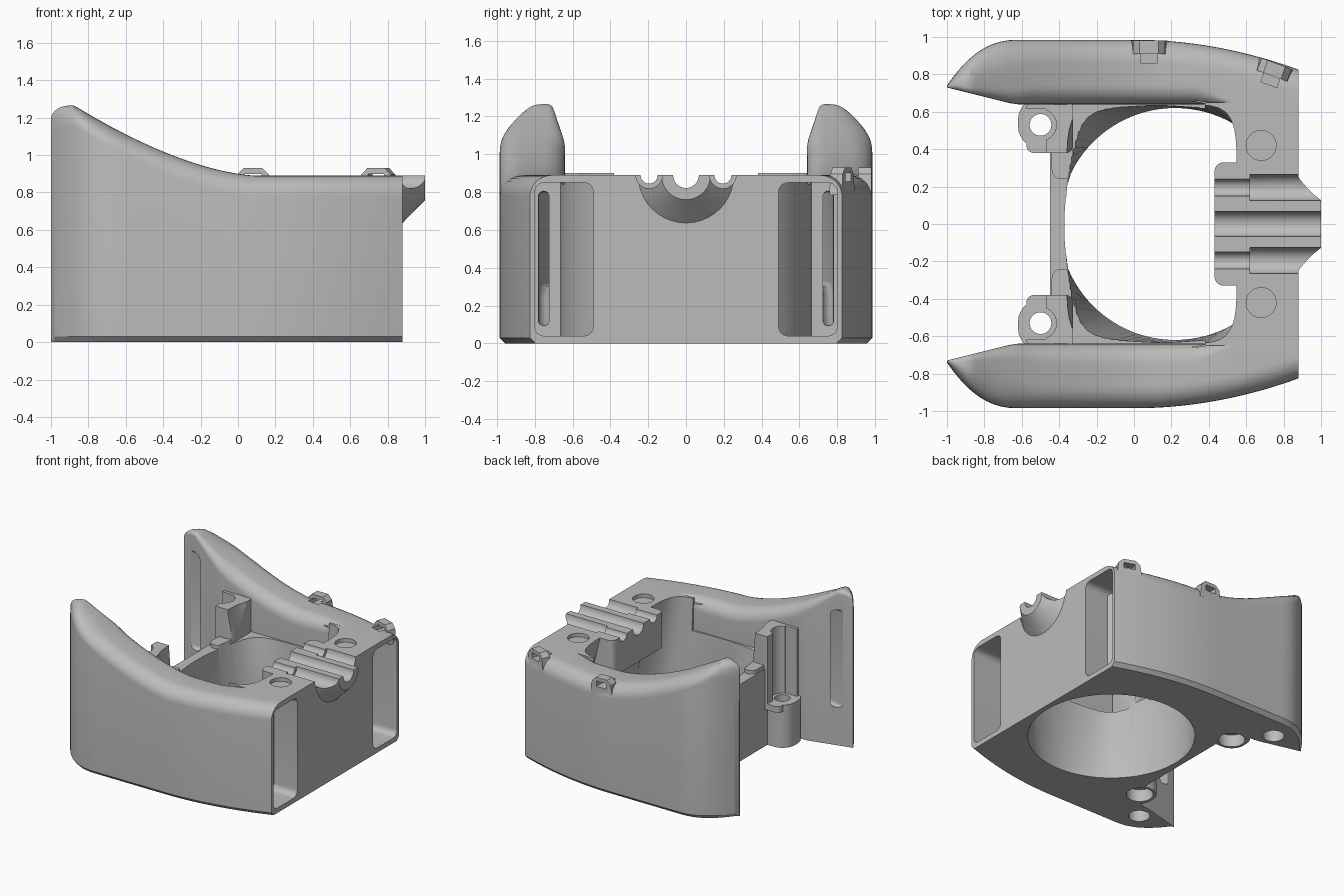
import bpy, bmesh, math

cube = bpy.data.objects.get("Cube")
if cube:
    bpy.data.objects.remove(cube)

grey = bpy.data.materials.new("neutral grey")
grey.diffuse_color = (0.5, 0.5, 0.5, 1)
grey.use_nodes = True
grey.node_tree.nodes["Principled BSDF"].inputs["Base Color"].default_value = (0.5, 0.5, 0.5, 1)


def loft(name, rings):
    """Closed solid through rings of 3D points."""
    bm = bmesh.new()
    rows = [[bm.verts.new(p) for p in ring] for ring in rings]
    n = len(rows[0])
    for a, b in zip(rows, rows[1:]):
        for i in range(n):
            j = (i + 1) % n
            bm.faces.new((a[i], a[j], b[j], b[i]))
    bm.faces.new(rows[0])
    bm.faces.new(rows[-1])
    bmesh.ops.recalc_face_normals(bm, faces=bm.faces)
    mesh = bpy.data.meshes.new(name)
    bm.to_mesh(mesh)
    bm.free()
    mesh.materials.append(grey)
    ob = bpy.data.objects.new(name, mesh)
    bpy.context.collection.objects.link(ob)
    return ob


def prism(name, outline, z0, z1):
    return loft(name, [[(x, y, z) for x, y in outline] for z in (z0, z1)])


def box(name, x0, x1, y0, y1, z0, z1):
    return prism(name, [(x0, y0), (x1, y0), (x1, y1), (x0, y1)], z0, z1)


def rounded(cx, cy, hx, hy, r, n=8):
    """Rounded rectangle outline."""
    pts = []
    for k, (sx, sy) in enumerate(((1, 1), (-1, 1), (-1, -1), (1, -1))):
        for i in range(n):
            t = math.pi / 2 * (k + i / (n - 1))
            pts.append((cx + sx * (hx - r) + r * math.cos(t), cy + sy * (hy - r) + r * math.sin(t)))
    return pts


def disc(cx, cy, r, n=40):
    return [(cx + r * math.cos(math.tau * i / n), cy + r * math.sin(math.tau * i / n)) for i in range(n)]


def squircle(cx, hx, hy, power, n):
    """Superellipse outline, sampled by the same angles as disc."""
    pts = []
    for c, s in disc(0, 0, 1, n):
        k = ((abs(c) / hx) ** power + (abs(s) / hy) ** power) ** (-1 / power)
        pts.append((cx + k * c, k * s))
    return pts


def shaft(name, y, z, x0, x1, r0, r1):
    """Round bar or cone along x."""
    return loft(name, [[(x, y + a, z + b) for a, b in disc(0, 0, r)] for x, r in ((x0, r0), (x1, r1))])


def combine(target, tool, how):
    mod = target.modifiers.new(how, 'BOOLEAN')
    mod.operation = how
    mod.solver = 'EXACT'
    mod.object = tool
    bpy.context.view_layer.objects.active = target
    bpy.ops.object.modifier_apply(modifier=mod.name)
    bpy.data.objects.remove(tool)


def join(target, tool):
    combine(target, tool, 'UNION')


def cut(target, tool):
    combine(target, tool, 'DIFFERENCE')


# Arm contours along x
def outer_y(x):
    if x < -0.62:
        return 0.985 - 0.245 * ((-0.62 - x) / 0.38) ** 2.3
    return 0.985 - 0.16 * (max(x, 0) / 0.88) ** 2


def inner_y(x):
    return 0.64 + 0.09 * max(0, (-0.64 - x) / 0.36)


def top_z(x):
    z = 0.89 + 0.33 * (max(0, 0.1 - x) / 0.9) ** 1.6
    cap = 1.265
    if x < -0.9:
        cap = 1.19 + 0.075 * math.sqrt(max(0, 1 - ((x + 0.9) / 0.1) ** 2))
    return min(z, cap)


def arm_section(x, s):
    yi, yo, zt = inner_y(x), outer_y(x), top_z(x)
    width = yo - yi
    tip = min(1, max(0, (-0.5 - x) / 0.4))
    ri = min(0.11 - 0.08 * tip, width * 0.3) * min(1, max(0.05, (0.55 - x) / 0.2))
    rx = min(0.12 + 0.1 * tip, width * 0.65)
    rz = 0.11
    pts = [(yi, 0), (yo - min(0.03, rx), 0), (yo, 0.03)]
    for i in range(9):
        t = math.pi / 2 * i / 8
        pts.append((yo - rx + rx * math.cos(t), zt - rz + rz * math.sin(t)))
    for i in range(9):
        t = math.pi / 2 * (1 + i / 8)
        pts.append((yi + ri + ri * math.cos(t), zt - ri + ri * math.sin(t)))
    return [(x, s * y, z) for y, z in pts]


stations = [-1 + 0.38 * (i / 16) ** 2 for i in range(17)] + [-0.62 + 1.5 * i / 36 for i in range(1, 37)]

# Core block between the arms
body = box("holder_body", 0.38, 0.88, -0.65, 0.65, 0, 0.89)
join(body, box("lower_core", -0.45, 0.6, -0.65, 0.65, 0, 0.63))
for s in (-1, 1):
    join(body, loft("arm", [arm_section(x, s) for x in stations]))
    # Screw post beside the back wall
    join(body, prism("post", rounded(-0.475, s * 0.54, 0.145, 0.13, 0.11), 0, 0.35))
    join(body, prism("post_top", rounded(-0.45, s * 0.52, 0.125, 0.14, 0.04), 0.3, 0.9))
    join(body, prism("wall_flange", rounded(-0.385, s * 0.4, 0.055, 0.16, 0.05), 0, 0.66))

# Main cavity: round below, squared above
low_ring = disc(0.22, 0, 0.62, 96)
top_ring = squircle(0.095, 0.455, 0.639, 7, 96)
cut(body, loft("cavity_cutter", [[(x, y, z) for x, y in ring] for ring, z in
                                 ((low_ring, -0.1), (low_ring, 0.08), (top_ring, 0.88), (top_ring, 1.5))]))

# Cradle tab and tapered outlet
join(body, prism("cradle_tab", rounded(0.55, 0, 0.12, 0.33, 0.05), 0.6, 0.89))
outlet = shaft("outlet", 0, 0.89, 0.8, 1.0, 0.335, 0.13)
cut(outlet, box("outlet_trim", 0.7, 1.1, -0.5, 0.5, 0.89, 1.4))
join(body, outlet)
cut(body, shaft("groove_cutter", 0, 0.89, 0.3, 1.1, 0.068, 0.068))
for s in (-1, 1):
    cut(body, shaft("side_groove", s * 0.195, 0.89, 0.3, 1.1, 0.045, 0.045))
    cut(body, shaft("side_groove_wide", s * 0.195, 0.89, 0.62, 1.1, 0.07, 0.07))

for s in (-1, 1):
    # Deep pocket from the flat end, wrapping the round cavity wall
    opening = rounded(s * 0.645, 0.445, 0.155, 0.405, 0.05)
    pocket = loft("pocket_cutter", [[(x, y, z) for y, z in opening] for x in (0.25, 1.0)])
    cut(pocket, prism("cavity_shell", disc(0.22, 0, 0.665, 96), -0.1, 1))
    cut(body, pocket)
    # Strap channel running through the arm to its tip
    path = ((0.5, 0.765, 0.06, 0.83), (0.2, 0.75, 0.1, 0.8), (-0.1, 0.75, 0.15, 0.8),
            (-0.45, 0.75, 0.25, 0.92), (-0.75, 0.74, 0.3, 1.08), (-1.02, 0.65, 0.32, 1.14))
    rings = []
    for x, y, z0, z1 in path:
        oval = rounded(s * y, (z0 + z1) / 2, 0.028, (z1 - z0) / 2, 0.027, 5)
        rings.append([(x, a, b) for a, b in oval])
    cut(body, loft("strap_cutter", rings))
    # Screw holes with wide feet, and groove above each post
    cut(body, prism("screw_hole", disc(-0.5, s * 0.53, 0.058), -0.1, 1))
    cut(body, prism("screw_foot", disc(-0.5, s * 0.53, 0.1), -0.1, 0.1))
    cut(body, prism("screw_groove", disc(-0.5, s * 0.53, 0.085), 0.35, 1))
    cut(body, box("groove_mouth", -0.7, -0.47, s * 0.3, s * 0.615, 0.35, 1))
    # Blind holes below the arm tip and on top of the block
    cut(body, prism("foot_hole", disc(-0.7, s * 0.775, 0.08), -0.1, 0.1))
    cut(body, prism("magnet_hole", disc(0.68, s * 0.42, 0.08), 0.86, 1))

# Cable loops on the back arm
for x, y, turn in ((0.08, 0.945, 0), (0.75, 0.825, -0.35)):
    ring = [(-0.1, -0.1), (0.1, -0.1), (0.085, 0.01), (0.05, 0.045), (-0.05, 0.045), (-0.085, 0.01)]
    slot = [(-0.045, -0.03), (0.045, -0.03), (0.045, 0.015), (-0.045, 0.015)]
    c, q = math.cos(turn), math.sin(turn)

    def block(name, pts, lo, hi):
        return loft(name, [[(x + a * c - d * q, y + a * q + d * c, 0.885 + b) for a, b in pts] for d in (lo, hi)])
    join(body, block("cable_loop", ring, -0.035, 0.035))
    cut(body, block("loop_slot", slot, -0.085, 0.2))

bpy.ops.object.select_all(action='DESELECT')
body.select_set(True)
bpy.context.view_layer.objects.active = body
bpy.ops.object.shade_smooth_by_angle(angle=math.radians(28))
